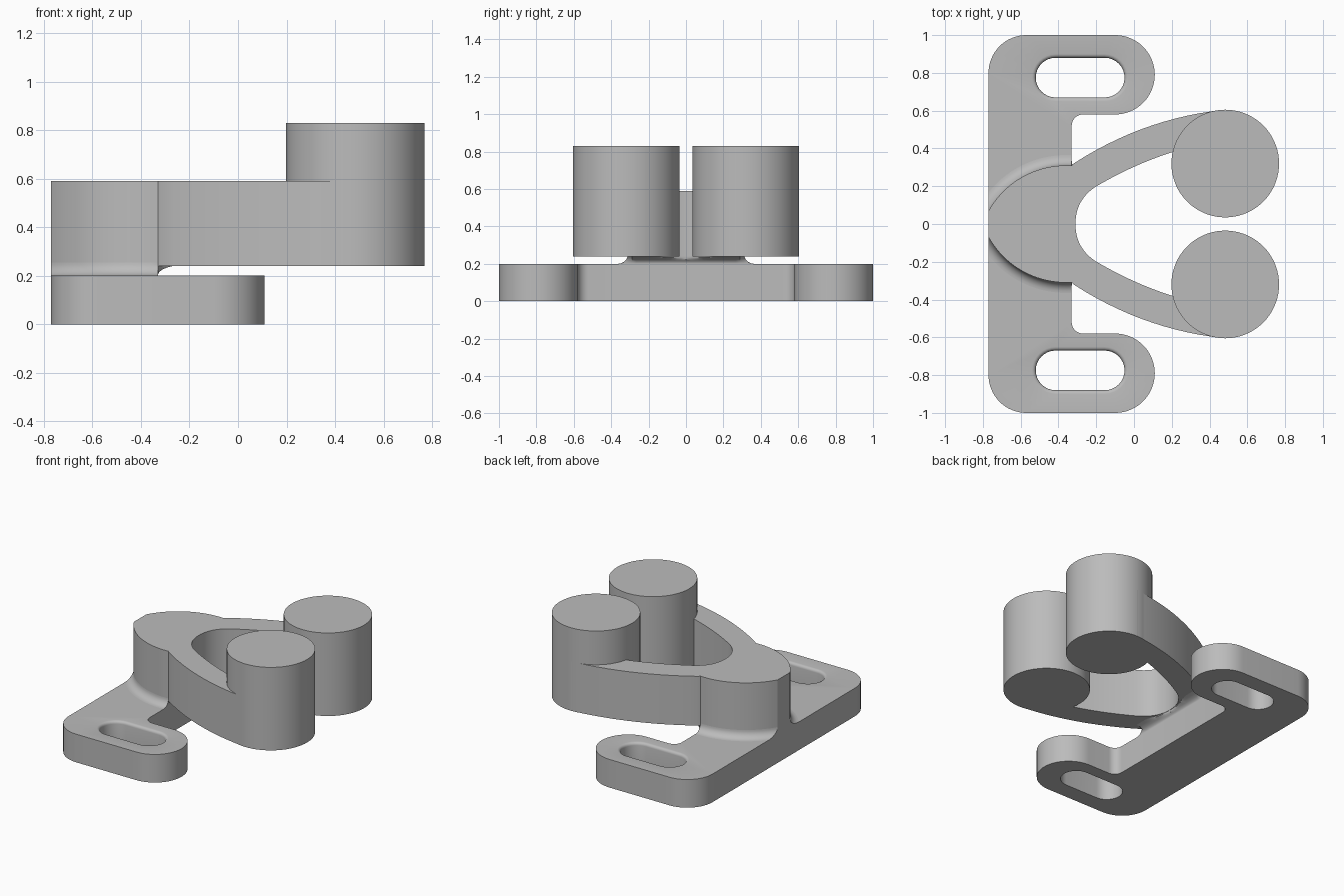
import bpy, bmesh, math
from mathutils import Vector
from mathutils.geometry import interpolate_bezier

cube = bpy.data.objects.get("Cube")
if cube:
    bpy.data.objects.remove(cube)

grey = bpy.data.materials.new("machined grey")
grey.use_nodes = True
grey.diffuse_color = (0.5, 0.5, 0.5, 1)
grey.node_tree.nodes["Principled BSDF"].inputs["Base Color"].default_value = (0.5, 0.5, 0.5, 1)


def arc(cx, cy, r, start, end, n=16):
    """Points on an arc, angles in degrees."""
    angles = [math.radians(start + (end - start) * i / n) for i in range(n + 1)]
    return [(cx + r * math.cos(a), cy + r * math.sin(a)) for a in angles]


def bezier(*points, n=14):
    return [(p.x, p.y) for p in interpolate_bezier(*[Vector(p) for p in points], n)]


def mirrored(half):
    """Close a half outline across the x axis."""
    return half + [(x, -y) for x, y in reversed(half) if abs(y) > 1e-5]


def solid(name, *walls):
    """Each wall is a list of (outline, z) rings; the first is the outside, others are holes."""
    bm = bmesh.new()
    bottom, top = [], []
    for rings in walls:
        loops = [[bm.verts.new((x, y, z)) for x, y in outline] for outline, z in rings]
        for low, high in zip(loops, loops[1:]):
            for i in range(len(low)):
                bm.faces.new((low[i - 1], low[i], high[i], high[i - 1]))
        for edges, loop in ((bottom, loops[0]), (top, loops[-1])):
            edges += [bm.edges.get((loop[i - 1], loop[i])) for i in range(len(loop))]
    for edges in (bottom, top):
        bmesh.ops.triangle_fill(bm, use_beauty=True, edges=edges)
    bmesh.ops.recalc_face_normals(bm, faces=bm.faces)
    mesh = bpy.data.meshes.new(name)
    bm.to_mesh(mesh)
    bm.free()
    mesh.materials.append(grey)
    obj = bpy.data.objects.new(name, mesh)
    bpy.context.collection.objects.link(obj)
    bpy.ops.object.select_all(action='DESELECT')
    obj.select_set(True)
    bpy.context.view_layer.objects.active = obj
    bpy.ops.object.shade_smooth_by_angle(angle=math.radians(30))
    return obj


BACK, STEP = -0.77, -0.33
BASE_TOP, YOKE_LOW, YOKE_TOP = 0.20, 0.24, 0.59

# Base plate with two slotted lugs
plate = mirrored(
    arc(BACK + 0.2, 0.8, 0.2, 180, 90)
    + arc(-0.1, 0.79, 0.21, 90, -90, 32)
    + arc(STEP + 0.06, 0.52, 0.06, 90, 180, 8))


def slot(side, grow):
    y = side * 0.775
    return arc(-0.155, y, 0.105 + grow, -90, 90) + arc(-0.415, y, 0.105 + grow, 90, 270)


def slot_wall(side):
    rounded = [(0.02 * (1 - math.cos(a)), BASE_TOP - 0.02 + 0.02 * math.sin(a))
               for a in (math.pi / 8 * i for i in range(5))]
    return [(slot(side, 0), 0)] + [(slot(side, g), z) for g, z in rounded]


solid("base_plate", [(plate, 0), (plate, BASE_TOP)], slot_wall(1), slot_wall(-1))


# Curved head outline, grown outward for the fillet at its foot
def head_arc(grow):
    r, cx, cy = 0.47 + grow, -0.36, -0.16
    start = math.degrees(math.acos((BACK - cx) / r))
    end = math.degrees(math.acos((STEP - cx) / r))
    return arc(cx, cy, r, start, end, 20)


# Forked yoke: head, two curved arms and the rounded inner throat
throat = bezier((-0.31, 0), (-0.31, 0.1), (-0.26, 0.165), (-0.19, 0.205))
inner = bezier((-0.19, 0.205), (-0.06, 0.28), (0.08, 0.345), (0.25, 0.395))
outer = bezier((-0.32, 0.32), (-0.073, 0.48), (0.193, 0.575), (0.48, 0.605))
half = head_arc(0) + outer + inner[::-1] + throat[-2::-1]
# Drop the shared centre point so the mirrored outline closes cleanly
yoke = mirrored(half)
solid("forked_yoke", [(yoke, YOKE_LOW), (yoke, YOKE_TOP)])


# Filleted pedestal joining the head to the plate
def pedestal(grow, reach):
    ys = [0.29 * (1 - i / 12) for i in range(13)]
    face = [(min(STEP + reach, -0.312 + 1.5 * y * y), y) for y in ys]
    return mirrored(head_arc(grow) + face)


rings = []
for i in range(9):
    a = math.pi / 2 * i / 8
    z = BASE_TOP + 0.055 * (1 - math.cos(a))
    t = min(1, (z - BASE_TOP) / (YOKE_LOW - BASE_TOP))
    reach = 0.08 * (1 - math.sqrt(max(0, 1 - t * t)))
    rings.append((pedestal(0.055 * (1 - math.sin(a)), reach), z))
solid("pedestal_fillet", rings)

# Round posts at the arm ends
for label, side in (("left", 1), ("right", -1)):
    circle = arc(0.483, side * 0.32, 0.285, 0, 360, 72)[:-1]
    solid("round_post_" + label, [(circle, YOKE_LOW), (circle, 0.83)])
